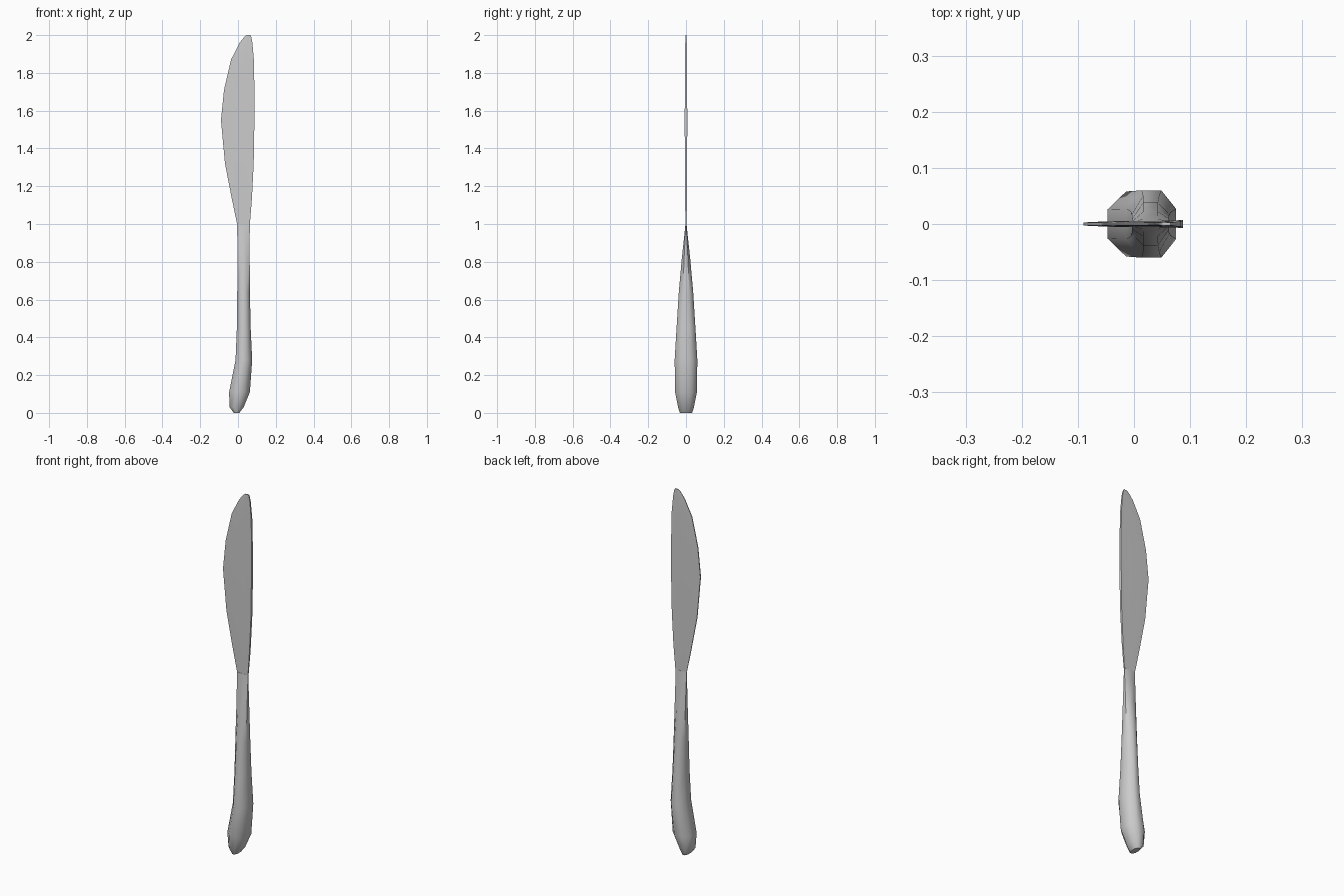
import bpy, bmesh, math

if "Cube" in bpy.data.objects:
    bpy.data.objects.remove(bpy.data.objects["Cube"])


def loft(name, rings):
    """Skin a list of closed rings (equal point counts) and cap both ends."""
    bm = bmesh.new()
    loops = [[bm.verts.new(p) for p in ring] for ring in rings]
    for a, b in zip(loops, loops[1:]):
        n = len(a)
        for i in range(n):
            j = (i + 1) % n
            bm.faces.new((a[i], a[j], b[j], b[i]))
    bm.faces.new(loops[0][::-1])
    bm.faces.new(loops[-1])
    bmesh.ops.recalc_face_normals(bm, faces=bm.faces)
    mesh = bpy.data.meshes.new(name)
    bm.to_mesh(mesh)
    bm.free()
    obj = bpy.data.objects.new(name, mesh)
    bpy.context.collection.objects.link(obj)
    bpy.ops.object.select_all(action='DESELECT')
    obj.select_set(True)
    bpy.context.view_layer.objects.active = obj
    bpy.ops.object.shade_smooth_by_angle(angle=math.radians(50))
    return obj


def ring(z, x0, x1, y_left, y_mid, y_right):
    """Eight-sided section: short sides left and right, flats front and back."""
    a, b = x0 + 0.3 * (x1 - x0), x0 + 0.7 * (x1 - x0)
    half = [(x0, y_left), (a, y_mid), (b, y_mid), (x1, y_right)]
    return [(x, -y, z) for x, y in half] + [(x, y, z) for x, y in reversed(half)]


# Handle: z, left x, right x, half thickness
handle = [
    (0.00, -0.022, 0.007, 0.032),
    (0.03, -0.045, 0.030, 0.042),
    (0.11, -0.047, 0.063, 0.058),
    (0.28, -0.013, 0.075, 0.060),
    (0.45, -0.006, 0.067, 0.050),
    (0.64, -0.004, 0.063, 0.038),
    (0.82, -0.003, 0.062, 0.022),
    (0.94, -0.004, 0.062, 0.009),
    (1.00, -0.005, 0.063, 0.003),
]
loft("handle", [ring(z, l, r, 0.45 * t, t, 0.45 * t) for z, l, r, t in handle])

# Blade: z, cutting edge x, spine x, spine half thickness
blade = [
    (1.00, -0.005, 0.063, 0.003),
    (1.14, -0.034, 0.074, 0.005),
    (1.32, -0.069, 0.083, 0.006),
    (1.55, -0.090, 0.087, 0.007),
    (1.71, -0.074, 0.087, 0.006),
    (1.87, -0.037, 0.084, 0.005),
    (1.96, 0.009, 0.076, 0.004),
    (1.99, 0.033, 0.070, 0.003),
    (2.00, 0.045, 0.065, 0.003),
]
loft("blade", [ring(z, l, r, 0.4 * t, 0.75 * t, t) for z, l, r, t in blade])
